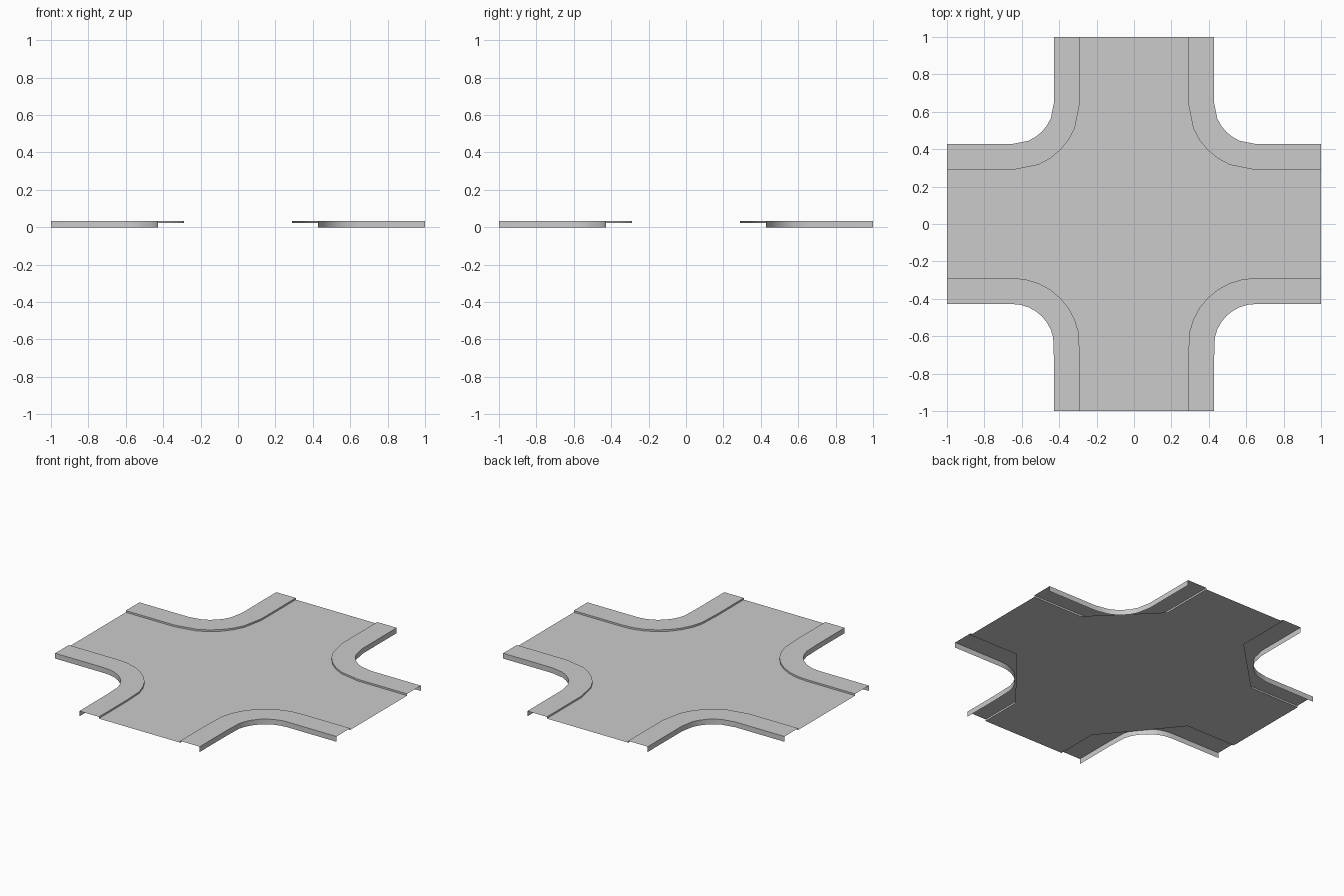
import bpy
import bmesh
from math import cos, sin, radians

cube = bpy.data.objects.get("Cube")
if cube:
    bpy.data.objects.remove(cube, do_unlink=True)

ROAD_Z, TOP_Z = 0.023, 0.034
INNER, OUTER = 0.289, 0.428      # half widths of road and of whole arm
BEND = 0.65                      # centre of the corner bends
FRONT_BEND = 0.73                # the front bends start a little further out

grey = bpy.data.materials.new("concrete_grey")
grey.use_nodes = True
colour = (0.6, 0.6, 0.6, 1)
grey.diffuse_color = colour
grey.node_tree.nodes["Principled BSDF"].inputs["Base Color"].default_value = colour


def make_object(name, bm):
    mesh = bpy.data.meshes.new(name)
    bm.to_mesh(mesh)
    bm.free()
    mesh.materials.append(grey)
    obj = bpy.data.objects.new(name, mesh)
    bpy.context.collection.objects.link(obj)
    return obj


def bend_path(offset, angles, start):
    """Kerb line from the end of the y arm round to the end of the x arm."""
    r = BEND - offset
    bend = [(BEND - r * cos(radians(a)), BEND - r * sin(radians(a))) for a in angles]
    return [(offset, 1), (offset, start)] + bend + [(BEND, offset), (1, offset)]


def kerb_pair(name, side, angles, start):
    """Raised kerb with inner riser, flat top and outer skirt, mirrored in x."""
    section = [(INNER, ROAD_Z), (INNER, TOP_Z), (OUTER, TOP_Z), (OUTER, 0)]
    bm = bmesh.new()
    rails = [[bm.verts.new((x, side * y, z)) for x, y in bend_path(off, angles, start)]
             for off, z in section]
    for a, b in zip(rails, rails[1:]):
        for i in range(len(a) - 1):
            quad = [a[i], a[i + 1], b[i + 1], b[i]]
            bm.faces.new(quad if side > 0 else quad[::-1])
    obj = make_object(name, bm)
    mirror = obj.modifiers.new("mirror", "MIRROR")
    mirror.use_axis = (True, False, False)
    mirror.use_mirror_merge = False
    bpy.ops.object.select_all(action="DESELECT")
    obj.select_set(True)
    bpy.context.view_layer.objects.active = obj
    bpy.ops.object.shade_smooth_by_angle(angle=radians(35))


# Raised kerbs round the four corners
step = 11.25
kerb_pair("back_kerbs", 1, [step * i for i in range(2, 7)], BEND)
kerb_pair("front_kerbs", -1, [step * i for i in range(1, 8)], FRONT_BEND)

# Flat road sheet, its cut corners tucked under the kerbs
right_side = [(INNER, -1), (INNER, -FRONT_BEND), (BEND, -INNER), (1, -INNER),
              (1, INNER), (BEND, INNER), (INNER, BEND), (INNER, 1)]
outline = right_side + [(-x, y) for x, y in reversed(right_side)]
bm = bmesh.new()
bm.faces.new([bm.verts.new((x, y, ROAD_Z)) for x, y in outline])
make_object("road", bm)
